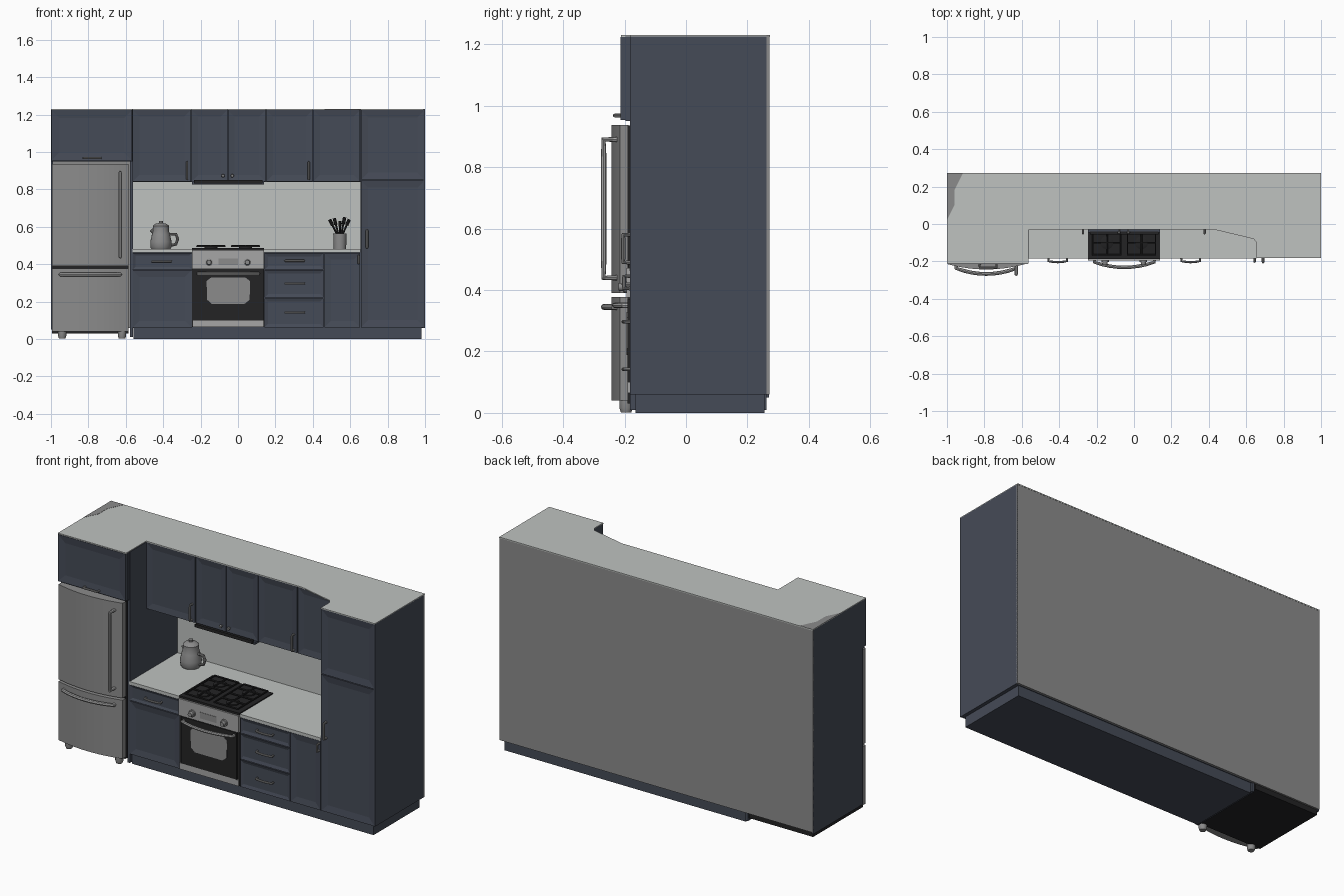
import bpy, bmesh, math
from mathutils import Vector

cube = bpy.data.objects.get("Cube")
if cube:
    bpy.data.objects.remove(cube, do_unlink=True)


def material(name, rgb):
    m = bpy.data.materials.new(name)
    m.use_nodes = True
    m.diffuse_color = (*rgb, 1)
    bsdf = next(n for n in m.node_tree.nodes if n.type == 'BSDF_PRINCIPLED')
    bsdf.inputs["Base Color"].default_value = (*rgb, 1)
    return m


NAVY = material("navy paint", (0.06, 0.07, 0.095))
LIGHT = material("light stone", (0.52, 0.54, 0.525))
STEEL = material("grey steel", (0.26, 0.26, 0.26))
PALE = material("pale steel", (0.38, 0.38, 0.38))
BLACK = material("black enamel", (0.017, 0.017, 0.018))


def finish(name, bm, mat, smooth=False):
    bmesh.ops.recalc_face_normals(bm, faces=bm.faces)
    mesh = bpy.data.meshes.new(name)
    bm.to_mesh(mesh)
    bm.free()
    return add(name, mesh, mat, smooth)


def add(name, mesh, mat, smooth):
    mesh.materials.clear()
    mesh.materials.append(mat)
    if smooth:
        mesh.shade_smooth()
        mesh.set_sharp_from_angle(angle=math.radians(35))
    ob = bpy.data.objects.new(name, mesh)
    bpy.context.collection.objects.link(ob)
    return ob


def prism(name, outline, z0, z1, mat, smooth=False):
    bm = bmesh.new()
    face = bm.faces.new([bm.verts.new((x, y, z0)) for x, y in outline])
    top = bmesh.ops.extrude_face_region(bm, geom=[face])["geom"]
    bmesh.ops.translate(bm, vec=(0, 0, z1 - z0),
                        verts=[v for v in top if isinstance(v, bmesh.types.BMVert)])
    return finish(name, bm, mat, smooth)


def box(name, x, y, z, mat):
    return prism(name, [(x[0], y[0]), (x[1], y[0]), (x[1], y[1]), (x[0], y[1])], *z, mat)


def door(name, x, z, front, border=0.05, thick=0.018):
    """Framed door with a recessed centre panel."""
    g, bm = 0.002, bmesh.new()
    bmesh.ops.create_cube(bm, size=1)
    for v in bm.verts:
        v.co = (x[0] + g if v.co.x < 0 else x[1] - g,
                front if v.co.y < 0 else front + thick,
                z[0] + g if v.co.z < 0 else z[1] - g)
    bm.normal_update()
    face = min(bm.faces, key=lambda f: f.calc_center_median().y)
    bmesh.ops.inset_region(bm, faces=[face], thickness=border)
    bmesh.ops.translate(bm, verts=face.verts, vec=(0, 0.006, 0))
    return finish(name, bm, NAVY)


def tube(name, points, radius, mat, closed=False):
    cu = bpy.data.curves.new(name, 'CURVE')
    cu.dimensions = '3D'
    cu.bevel_depth, cu.bevel_resolution, cu.use_fill_caps = radius, 2, True
    sp = cu.splines.new('POLY')
    sp.points.add(len(points) - 1)
    sp.use_cyclic_u = closed
    for p, co in zip(sp.points, points):
        p.co = (*co, 1)
    tmp = bpy.data.objects.new(name + " path", cu)
    mesh = bpy.data.meshes.new_from_object(tmp)
    bpy.data.objects.remove(tmp)
    return add(name, mesh, mat, True)


def handle(name, center, length, out, radius, mat, vertical=False, bow=0.0):
    """Bar handle on two posts, optionally bowed outwards."""
    c, axis = Vector(center), Vector((0, 0, 1) if vertical else (1, 0, 0))
    pts = [c - axis * length / 2]
    for i in range(9):
        t = i / 4 - 1
        pts.append(c + axis * t * length / 2 + Vector((0, -out - bow * (1 - t * t), 0)))
    pts.append(c + axis * length / 2)
    return tube(name, pts, radius, mat)


def lathe(name, center, profile, mat, axis='Z', n=24):
    bm = bmesh.new()
    rings = []
    for r, h in profile:
        ring = []
        for i in range(n):
            a = math.tau * i / n
            p = (r * math.cos(a), r * math.sin(a), h)
            ring.append(bm.verts.new(p if axis == 'Z' else (p[0], -h, p[1])))
        rings.append(ring)
    for a, b in zip(rings, rings[1:]):
        for i in range(n):
            bm.faces.new((a[i], a[(i + 1) % n], b[(i + 1) % n], b[i]))
    bm.faces.new(rings[0])
    bm.faces.new(rings[-1])
    bmesh.ops.translate(bm, verts=bm.verts, vec=center)
    return finish(name, bm, mat, True)


BACK, FRONT, UPPER = 0.262, -0.182, -0.03
L, R = -0.565, 0.655          # open worktop span between fridge bay and pantry
RL, RR = -0.245, 0.14         # range span

# Carcasses, back and top
box("back_panel", (-1, 1), (BACK, 0.272), (0.06, 1.228), STEEL)
box("toe_kick", (-0.56, 0.98), (-0.165, 0.255), (0, 0.06), NAVY)
box("base_carcass", (L, R), (FRONT + 0.018, BACK), (0.06, 0.462), NAVY)
box("pantry_carcass", (R, 1), (FRONT + 0.016, BACK), (0.06, 1.226), NAVY)
box("pantry_side", (0.99, 1), (FRONT, 0.27), (0.06, 1.226), NAVY)
box("upper_carcass", (L, R), (UPPER + 0.016, BACK), (0.84, 1.226), NAVY)
box("fridge_bay_cabinet", (-1, L), (-0.197, BACK), (0.95, 1.226), NAVY)
box("fridge_bay_left_panel", (-1, -0.99), (FRONT, 0.27), (0.05, 1.226), NAVY)
box("fridge_bay_right_panel", (-0.578, L + 0.003), (FRONT, BACK), (0.01, 1.226), NAVY)
prism("top_panel", [(-1, -0.212), (L, -0.212), (L, UPPER), (0.43, UPPER), (0.64, -0.08),
                    (R, -0.1), (R, FRONT), (1, FRONT), (1, 0.273), (-1, 0.273)],
      1.224, 1.23, LIGHT)
prism("top_corner_patch", [(-1, 0.02), (-0.96, 0.1), (-0.96, 0.18), (-0.915, 0.272), (-1, 0.272)],
      1.23, 1.231, STEEL)

# Worktop and backsplash
box("backsplash", (L, R), (0.252, BACK), (0.47, 0.84), LIGHT)
box("worktop", (L, R), (FRONT - 0.002, BACK), (0.462, 0.48), LIGHT)

# Upper doors
splits = (L, -0.25, -0.055, 0.15, 0.4, R)
for i, (a, b) in enumerate(zip(splits, splits[1:])):
    door(f"upper_door_{i + 1}", (a, b), (0.84, 1.226), UPPER)
for x in (-0.272, 0.378):
    handle("upper_handle", (x, UPPER, 0.9), 0.09, 0.02, 0.006, STEEL, vertical=True)
for x in (-0.08, -0.03):
    lathe("upper_knob", (x, UPPER, 0.873), [(0.004, 0), (0.004, 0.01), (0.009, 0.012), (0.007, 0.02)],
          STEEL, axis='Y', n=12)
door("fridge_bay_door", (-1, L), (0.952, 1.226), -0.214, border=0.06)
handle("fridge_bay_handle", (-0.78, -0.214, 0.968), 0.09, 0.018, 0.006, STEEL)

# Extractor hood
box("hood", (RL, RR), (-0.045, 0.24), (0.826, 0.842), NAVY)
box("hood_lip", (RL + 0.01, RR - 0.01), (-0.056, -0.04), (0.832, 0.85), BLACK)

# Base doors and drawers
door("left_drawer", (L, RL), (0.37, 0.462), FRONT, 0.02)
door("left_door", (L, RL), (0.06, 0.37), FRONT)
handle("left_drawer_handle", (-0.408, FRONT, 0.415), 0.1, 0.016, 0.006, STEEL, bow=0.006)
levels = (0.06, 0.22, 0.37, 0.462)
for i, (a, b) in enumerate(zip(levels, levels[1:])):
    door(f"right_drawer_{i + 1}", (RR, 0.46), (a, b), FRONT, 0.025)
    handle(f"right_drawer_handle_{i + 1}", (0.303, FRONT, (a + b) / 2 + 0.002), 0.1, 0.016,
           0.006, STEEL, bow=0.006)
door("right_base_door", (0.46, R), (0.06, 0.462), FRONT)
handle("right_base_handle", (0.645, FRONT, 0.425), 0.04, 0.02, 0.006, STEEL, vertical=True)

# Pantry doors
door("pantry_lower_door", (R, 1), (0.06, 0.85), FRONT, 0.055)
door("pantry_upper_door", (R, 1), (0.85, 1.226), FRONT, 0.055)
handle("pantry_handle", (0.69, FRONT, 0.535), 0.09, 0.022, 0.007, STEEL, vertical=True)

# Refrigerator with bowed doors
FX0, FX1 = -0.994, -0.585
box("fridge_body", (FX0, FX1), (-0.19, BACK), (0.03, 0.935), BLACK)
bow = [(FX0, -0.188)] + [((FX0 + FX1) / 2 + t / 6 * (FX1 - FX0) / 2, -0.243 + 0.028 * (t / 6) ** 2)
                         for t in range(-6, 7)] + [(FX1, -0.188)]
prism("fridge_door", bow, 0.39, 0.937, STEEL, True)
prism("freezer_drawer", bow, 0.04, 0.378, STEEL, True)
handle("fridge_handle", (-0.63, -0.222, 0.665), 0.45, 0.046, 0.009, PALE, vertical=True)
handle("freezer_handle", (-0.79, -0.225, 0.345), 0.32, 0.012, 0.01, PALE, bow=0.03)
for x in (-0.94, -0.62):
    lathe("fridge_foot", (x, -0.195, 0.002), [(0.017, 0), (0.022, 0.014), (0.022, 0.04)], STEEL, n=12)

# Range: front panel, oven door, drawer
RF = FRONT - 0.008
box("range_body", (RL, RR), (FRONT, 0.12), (0.065, 0.47), BLACK)
box("range_control_panel", (RL, RR), (RF - 0.004, FRONT), (0.375, 0.472), PALE)
box("range_display", (-0.105, 0.0), (RF - 0.006, RF), (0.395, 0.43), STEEL)
box("oven_door", (RL + 0.015, RR - 0.015), (RF, FRONT), (0.1, 0.37), BLACK)
box("range_drawer", (RL + 0.005, RR - 0.005), (RF, FRONT), (0.065, 0.1), PALE)
window = prism("oven_window", [(-0.165, 0.21), (-0.14, 0.188), (0.035, 0.188), (0.062, 0.21),
                               (0.065, 0.31), (0.04, 0.328), (-0.145, 0.328), (-0.168, 0.31)],
               0, 0.003, STEEL)
window.rotation_euler.x = math.pi / 2
window.location.y = RF
handle("oven_handle", (-0.052, RF, 0.35), 0.32, 0.014, 0.009, PALE, bow=0.028)
for x in (-0.155, 0.05):
    lathe("range_knob", (x, RF - 0.004, 0.41), [(0.02, 0), (0.02, 0.008), (0.014, 0.01), (0.012, 0.026)],
          STEEL, axis='Y', n=16)

# Cooktop with grates and burners
box("cooktop", (RL, RR), (FRONT - 0.006, 0.12), (0.474, 0.486), BLACK)
for x in (-0.145, 0.04):
    for y in (-0.1, 0.045):
        lathe("burner", (x, y, 0.486), [(0.035, 0), (0.035, 0.006), (0.022, 0.011)], BLACK, n=16)
    tube("grate_frame", [(x - 0.075, -0.165, 0.496), (x + 0.075, -0.165, 0.496),
                         (x + 0.075, 0.105, 0.496), (x - 0.075, 0.105, 0.496)], 0.005, BLACK, True)
    for y in (-0.1, -0.03, 0.045):
        tube("grate_bar", [(x - 0.075, y, 0.498), (x + 0.075, y, 0.498)], 0.005, BLACK)
    tube("grate_spine", [(x, -0.165, 0.498), (x, 0.105, 0.498)], 0.005, BLACK)

# Kettle
KX, KY = -0.412, 0.16
lathe("kettle_body", (KX, KY, 0.48), [(0.05, 0), (0.056, 0.01), (0.057, 0.04), (0.048, 0.08), (0.042, 0.1),
                                      (0.043, 0.125), (0.03, 0.136), (0.01, 0.14), (0.012, 0.152)], STEEL)
tube("kettle_handle", [(KX + 0.04, KY, 0.56), (KX + 0.08, KY, 0.56), (KX + 0.09, KY, 0.535),
                       (KX + 0.08, KY, 0.507), (KX + 0.05, KY, 0.5)], 0.008, STEEL)
tube("kettle_spout", [(KX - 0.03, KY, 0.56), (KX - 0.052, KY, 0.585)], 0.01, STEEL)

# Utensil pot
UX, UY = 0.545, 0.16
lathe("utensil_pot", (UX, UY, 0.48), [(0.033, 0), (0.036, 0.085), (0.031, 0.085), (0.03, 0.07)], STEEL)
for dx, dy, top in ((-0.055, 0, 0.64), (-0.03, 0.02, 0.645), (0.0, -0.02, 0.63),
                    (0.025, 0.02, 0.65), (0.05, 0, 0.64)):
    tip = Vector((UX + dx, UY + dy, top))
    foot = Vector((UX + dx * 0.2, UY + dy * 0.2, 0.55))
    tube("utensil", [foot, tip], 0.005, BLACK)
    tube("utensil_head", [foot.lerp(tip, 0.65), tip], 0.009, BLACK)
